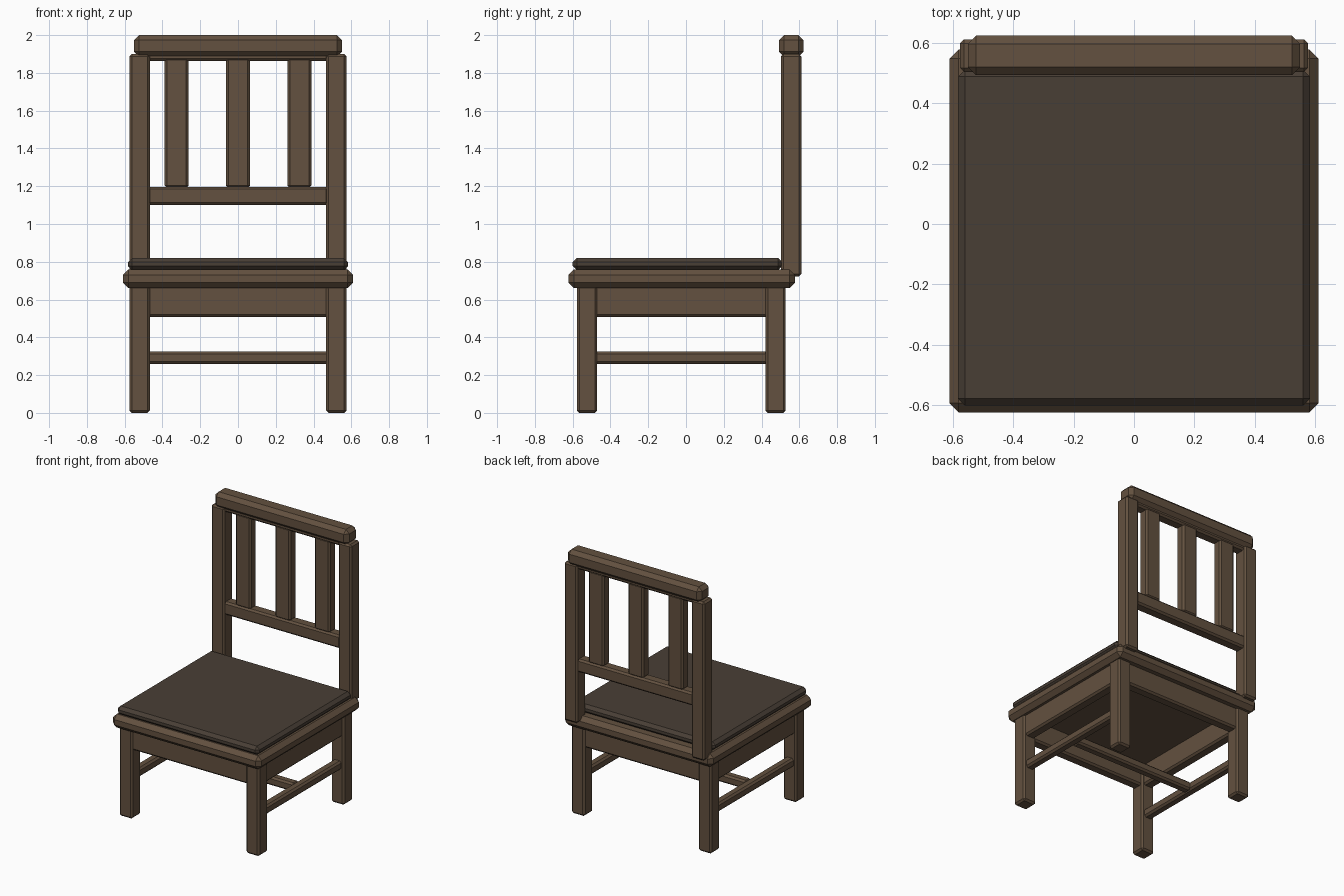
import bpy
import bmesh

if "Cube" in bpy.data.objects:
    bpy.data.objects.remove(bpy.data.objects["Cube"])


def material(name, color):
    m = bpy.data.materials.new(name)
    m.diffuse_color = color
    m.use_nodes = True
    m.node_tree.nodes["Principled BSDF"].inputs["Base Color"].default_value = m.diffuse_color
    return m


WOOD = material("brown_wood", (0.125, 0.082, 0.050, 1))
PAD = material("dark_pad", (0.066, 0.049, 0.036, 1))


def block(name, xs, ys, zs, bevel=0.013, mat=WOOD):
    """Chamfered box from its extents along each axis."""
    bm = bmesh.new()
    bmesh.ops.create_cube(bm, size=1)
    for v in bm.verts:
        v.co = [(lo + hi) / 2 + c * (hi - lo)
                for c, (lo, hi) in zip(v.co, (xs, ys, zs))]
    bmesh.ops.bevel(bm, geom=bm.edges[:], offset=bevel, segments=1,
                    profile=0.5, affect='EDGES')
    bmesh.ops.recalc_face_normals(bm, faces=bm.faces[:])
    me = bpy.data.meshes.new(name)
    bm.to_mesh(me)
    bm.free()
    me.materials.append(mat)
    ob = bpy.data.objects.new(name, me)
    bpy.context.collection.objects.link(ob)
    return ob


def pair(name, xs, ys, zs, **kw):
    """Left and right copies of a block, mirrored across x = 0."""
    block(name + "_right", xs, ys, zs, **kw)
    block(name + "_left", (-xs[1], -xs[0]), ys, zs, **kw)


# Seat board and cushion
block("seat", (-0.61, 0.61), (-0.623, 0.577), (0.66, 0.76), 0.03)
block("cushion", (-0.582, 0.582), (-0.6, 0.51), (0.755, 0.82), 0.022, PAD)

# Legs
LEG_X = (0.467, 0.575)
pair("front_leg", LEG_X, (-0.578, -0.47), (0, 0.68))
pair("back_leg", LEG_X, (0.42, 0.528), (0, 0.68))

# Aprons under the seat
block("front_apron", (-0.48, 0.48), (-0.564, -0.484), (0.507, 0.68))
block("back_apron", (-0.48, 0.48), (0.434, 0.514), (0.507, 0.68))
pair("side_apron", (0.481, 0.561), (-0.483, 0.433), (0.507, 0.68))

# H-shaped stretchers
pair("side_stretcher", (0.488, 0.554), (-0.483, 0.433), (0.26, 0.325))
block("cross_stretcher", (-0.5, 0.5), (-0.058, 0.008), (0.26, 0.325))

# Backrest posts and rails
pair("back_post", LEG_X, (0.503, 0.611), (0.722, 1.9))
block("top_rail", (-0.55, 0.55), (0.493, 0.623), (1.885, 2.0), 0.027)
block("upper_back_rail", (-0.48, 0.48), (0.515, 0.599), (1.863, 1.96))
block("lower_back_rail", (-0.48, 0.48), (0.515, 0.599), (1.1, 1.197))

# Backrest slats
for i, x in enumerate((-0.325, 0, 0.325)):
    block(f"back_slat_{i + 1}", (x - 0.063, x + 0.063), (0.519, 0.595),
          (1.19, 1.88))
